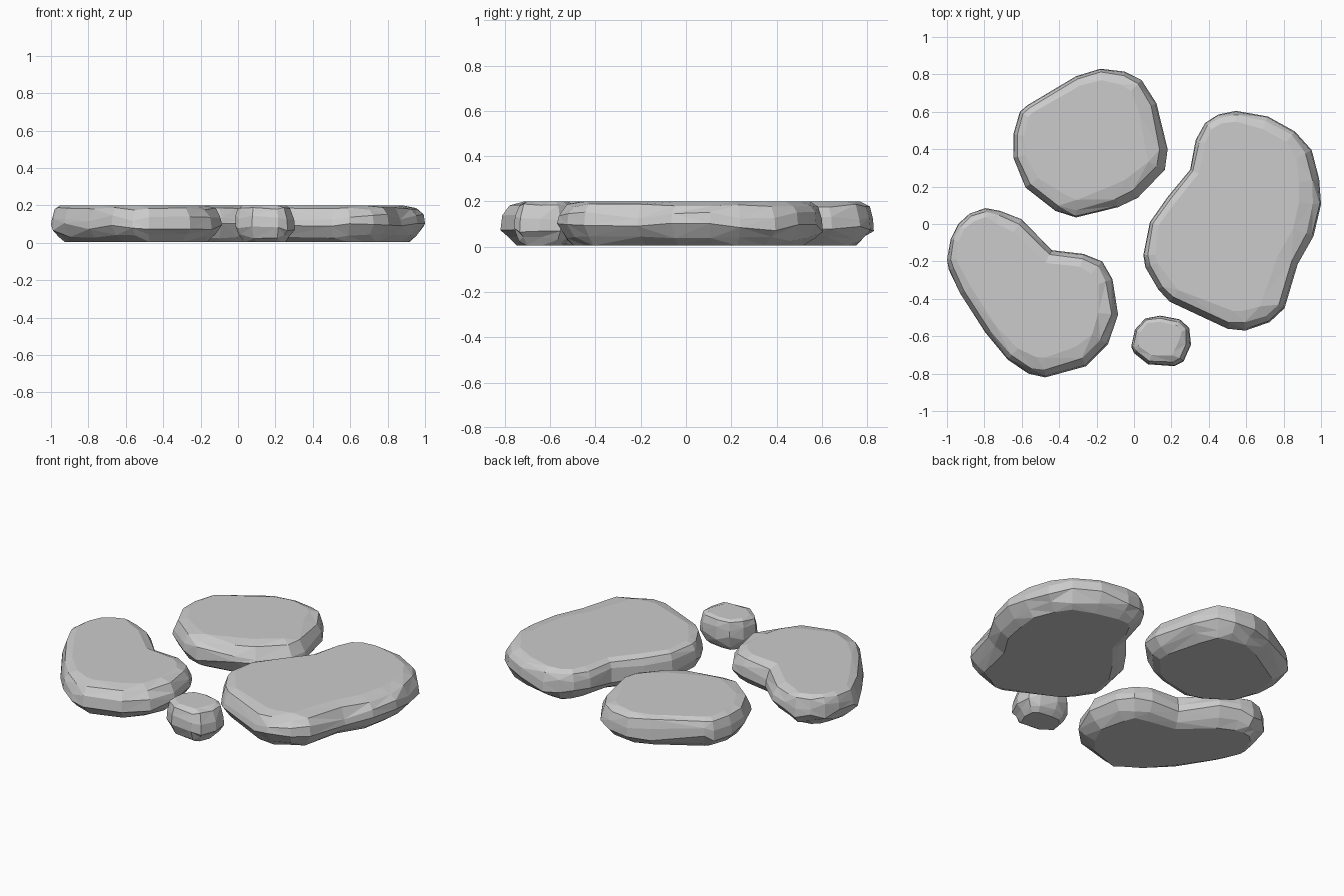
import bpy, bmesh, random
from mathutils import Vector

if "Cube" in bpy.data.objects:
    bpy.data.objects.remove(bpy.data.objects["Cube"])

random.seed(4)

# Outlines seen from above, clockwise
back = [(-.18, .83), (-.05, .815), (.04, .77), (.12, .645), (.18, .40), (.165, .29),
        (.02, .14), (-.085, .09), (-.31, .035), (-.42, .07), (-.58, .195),
        (-.645, .355), (-.645, .48), (-.61, .60), (-.57, .635), (-.31, .79)]
right = [(.38, .54), (.45, .585), (.545, .605), (.715, .575), (.86, .495), (.95, .395),
         (.99, .24), (1, .105), (.96, -.065), (.875, -.215), (.805, -.45),
         (.725, -.525), (.595, -.57), (.50, -.56), (.19, -.415), (.13, -.35),
         (.06, -.23), (.05, -.165), (.085, .01), (.18, .145), (.30, .29), (.33, .45)]
left = [(-.795, .085), (-.715, .07), (-.60, .025), (-.44, -.14), (-.27, -.16),
        (-.17, -.20), (-.115, -.295), (-.085, -.485), (-.14, -.645), (-.255, -.76),
        (-.475, -.82), (-.565, -.80), (-.675, -.725), (-.795, -.58), (-.93, -.37),
        (-.99, -.245), (-1, -.19), (-.98, -.08), (-.94, 0), (-.88, .055)]
small = [(.06, -.505), (.14, -.49), (.245, -.51), (.295, -.555), (.305, -.645),
         (.265, -.735), (.215, -.76), (.075, -.75), (0, -.69), (-.015, -.655), (.005, -.565)]

# Rounded edge section: height, inset, height wobble
SECTION = [(.005, .085, 0), (.035, .04, .012), (.085, 0, .02),
           (.135, .006, .02), (.182, .03, .008), (.20, .08, 0)]


def stone(name, outline, soft=1.0):
    """Flat stone: outline stacked in inset rings, capped and triangulated."""
    pts = [Vector(p) for p in outline]
    n = len(pts)
    bm = bmesh.new()
    rings = []
    for z, inset, wobble in SECTION:
        ring = []
        for i, p in enumerate(pts):
            t = (pts[(i + 1) % n] - p).normalized() + (p - pts[i - 1]).normalized()
            out = Vector((-t.y, t.x)).normalized()
            # the top edge slopes more on the front right side
            lean = 1 + (.3 * (out.x - out.y) if z > .1 else 0)
            q = p - out * inset * soft * lean * random.uniform(.85, 1.15)
            ring.append(bm.verts.new((q.x, q.y, z + random.uniform(-wobble, wobble))))
        rings.append(ring)
    for a, b in zip(rings, rings[1:]):
        for i in range(n):
            j = (i + 1) % n
            bm.faces.new((a[i], a[j], b[j], b[i]))
    bm.faces.new(rings[0])
    bm.faces.new(rings[-1])
    # irregular flat facets
    bmesh.ops.triangulate(bm, faces=bm.faces[:], quad_method='SHORT_EDGE')
    bmesh.ops.recalc_face_normals(bm, faces=bm.faces[:])
    mesh = bpy.data.meshes.new(name)
    bm.to_mesh(mesh)
    bm.free()
    ob = bpy.data.objects.new(name, mesh)
    bpy.context.collection.objects.link(ob)


stone("back_stone", back)
stone("right_stone", right)
stone("left_stone", left)
stone("small_stone", small, .6)
